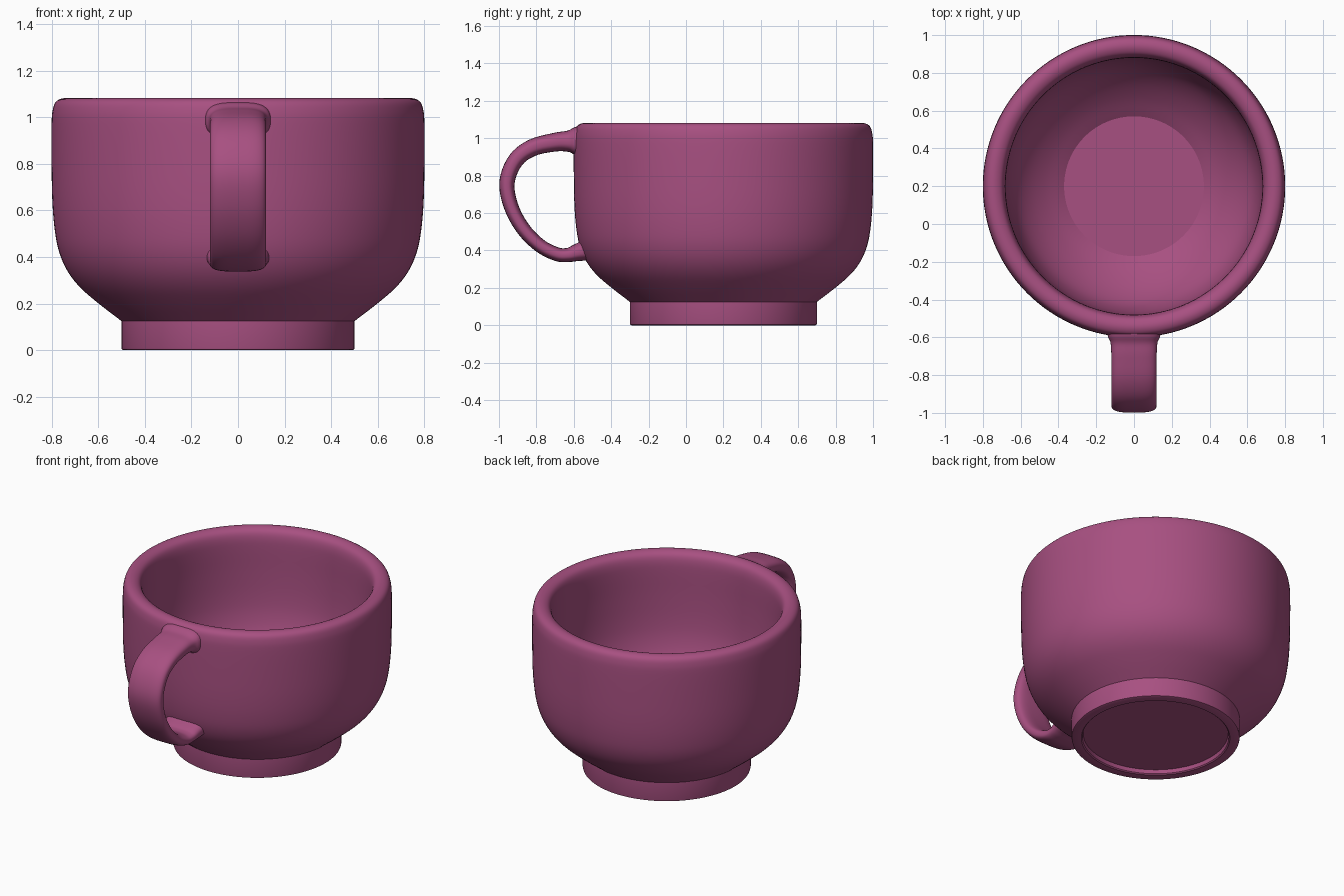
import bpy, bmesh, math
from mathutils import Vector

if "Cube" in bpy.data.objects:
    bpy.data.objects.remove(bpy.data.objects["Cube"])

CY = 0.2          # cup axis sits behind the origin, the handle reaches forward
SEG = 128

glaze = bpy.data.materials.new("plum_glaze")
glaze.diffuse_color = (0.39, 0.08, 0.22, 1)
glaze.use_nodes = True
glaze.node_tree.nodes["Principled BSDF"].inputs["Base Color"].default_value = glaze.diffuse_color


def spline(pts, steps):
    """Catmull-Rom through points of any dimension."""
    p = [Vector(q) for q in pts]
    p = [2 * p[0] - p[1]] + p + [2 * p[-1] - p[-2]]
    out = []
    for a, b, c, d in zip(p, p[1:], p[2:], p[3:]):
        for i in range(steps):
            t = i / steps
            out.append(0.5 * (2 * b + (c - a) * t + (2 * a - 5 * b + 4 * c - d) * t ** 2
                              + (3 * b - a - 3 * c + d) * t ** 3))
    return out + [p[-2]]


def loft(name, rings):
    """Skin closed rings of points and cap both ends."""
    bm = bmesh.new()
    vs = [[bm.verts.new(q) for q in r] for r in rings]
    n = len(vs[0])
    for r, s in zip(vs, vs[1:]):
        for i in range(n):
            bm.faces.new((r[i], r[(i + 1) % n], s[(i + 1) % n], s[i]))
    bm.faces.new(vs[0])
    bm.faces.new(vs[-1])
    bmesh.ops.recalc_face_normals(bm, faces=bm.faces)
    me = bpy.data.meshes.new(name)
    bm.to_mesh(me)
    bm.free()
    ob = bpy.data.objects.new(name, me)
    bpy.context.collection.objects.link(ob)
    me.materials.append(glaze)
    bpy.ops.object.select_all(action='DESELECT')
    ob.select_set(True)
    bpy.context.view_layer.objects.active = ob
    bpy.ops.object.shade_smooth_by_angle(angle=math.radians(32))
    return ob


# Cup body: recessed base, foot ring, bowl, rounded rim, inside, floor
foot = [(0.43, 0.03), (0.435, 0.006), (0.442, 0), (0.492, 0), (0.498, 0.003), (0.5, 0.01)]
bowl = spline([(0.5, 0.125), (0.6, 0.202), (0.68, 0.272), (0.735, 0.345), (0.77, 0.43),
               (0.788, 0.53), (0.797, 0.65), (0.8, 0.8), (0.8, 0.97), (0.795, 1.03),
               (0.782, 1.065), (0.755, 1.08), (0.725, 1.078), (0.698, 1.06),
               (0.684, 1.02), (0.68, 0.95), (0.68, 0.8), (0.675, 0.65), (0.66, 0.53),
               (0.625, 0.42), (0.56, 0.325), (0.47, 0.24), (0.37, 0.17)], 4)
profile = [Vector(q) for q in foot] + bowl
angles = [2 * math.pi * i / SEG for i in range(SEG)]
loft("cup_body", [[(p[0] * math.cos(a), CY + p[0] * math.sin(a), p[1]) for a in angles]
                  for p in profile])

# Handle: rounded strap swept along a loop; each point is y, z, half thickness, half width
path = spline([(-0.55, 0.985, 0.085, 0.145), (-0.595, 0.985, 0.074, 0.138),
               (-0.63, 0.984, 0.057, 0.124), (-0.70, 0.979, 0.05, 0.12),
               (-0.82, 0.95, 0.046, 0.12), (-0.91, 0.883, 0.043, 0.12),
               (-0.957, 0.765, 0.041, 0.12), (-0.935, 0.635, 0.039, 0.12),
               (-0.87, 0.515, 0.038, 0.12), (-0.78, 0.425, 0.037, 0.12),
               (-0.69, 0.38, 0.037, 0.12), (-0.63, 0.376, 0.038, 0.122),
               (-0.585, 0.388, 0.046, 0.128), (-0.54, 0.4, 0.055, 0.134)], 5)


def power(v, e):
    return math.copysign(abs(v) ** e, v)


rings = []
for i, (y, z, t, w) in enumerate(path):
    a, b = path[max(i - 1, 0)], path[min(i + 1, len(path) - 1)]
    d = Vector((b[0] - a[0], b[1] - a[1])).normalized()
    ring = []
    for k in range(40):
        th = 2 * math.pi * k / 40
        u, v = w * power(math.cos(th), 0.6), t * power(math.sin(th), 0.75)
        ring.append((u, y + d.y * v, z - d.x * v))
    rings.append(ring)
loft("handle", rings)
